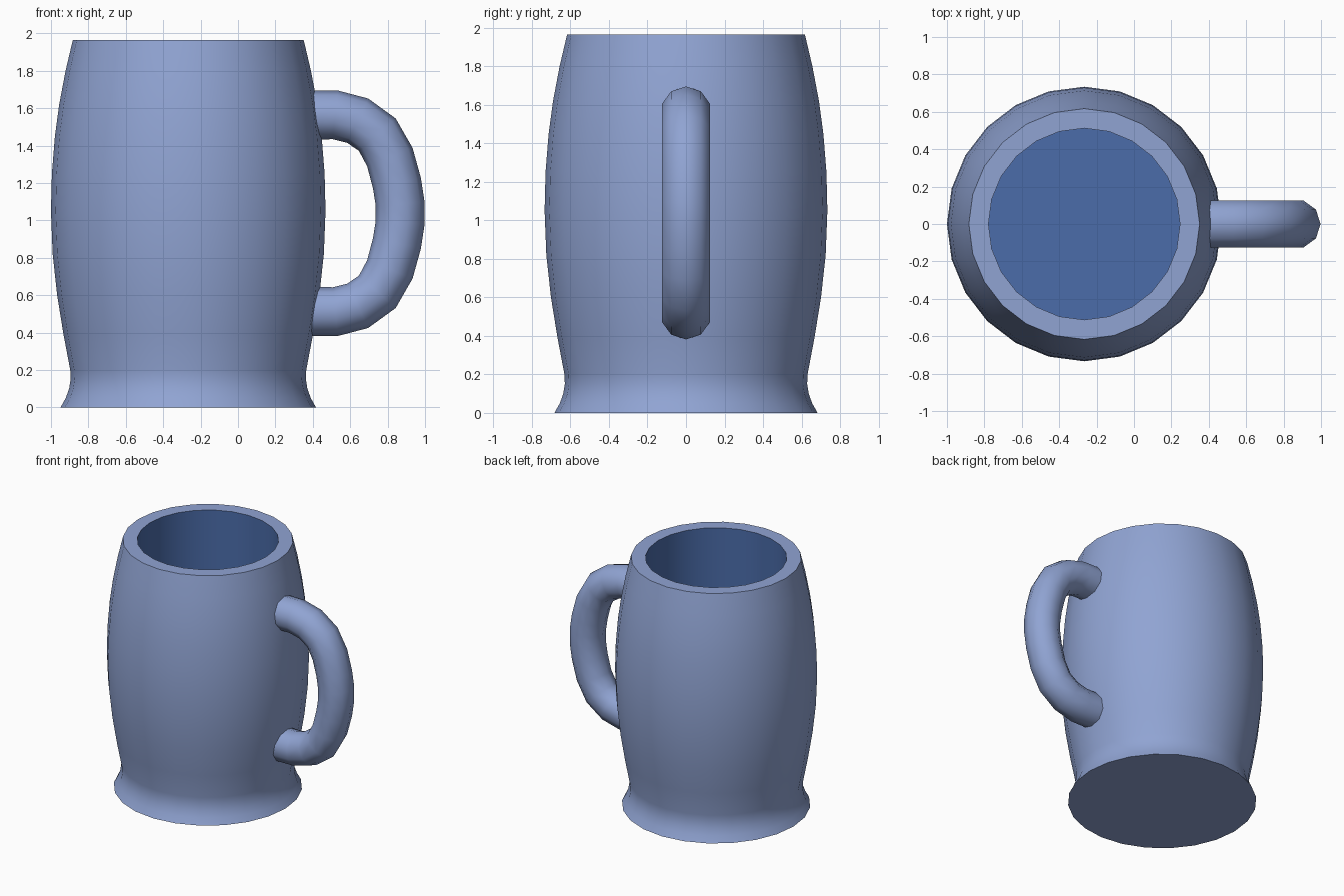
import bpy, bmesh, math
from mathutils import Vector

if "Cube" in bpy.data.objects:
    bpy.data.objects.remove(bpy.data.objects["Cube"])

CX = -0.266      # axis of the mug body
SIDES = 24


def material(name, rgb):
    m = bpy.data.materials.new(name)
    m.diffuse_color = (*rgb, 1)
    m.use_nodes = True
    m.node_tree.nodes["Principled BSDF"].inputs["Base Color"].default_value = m.diffuse_color
    return m


glaze = material("pale blue glaze", (0.28, 0.37, 0.65))
inner = material("deep blue inside", (0.07, 0.15, 0.40))


def bridge(bm, a, b, mat=0):
    """Join two rings of vertices with quads."""
    for i in range(len(a)):
        j = (i + 1) % len(a)
        bm.faces.new((a[i], a[j], b[j], b[i])).material_index = mat


def finish(bm, name, mats):
    bmesh.ops.recalc_face_normals(bm, faces=bm.faces)
    me = bpy.data.meshes.new(name)
    bm.to_mesh(me)
    bm.free()
    ob = bpy.data.objects.new(name, me)
    bpy.context.collection.objects.link(ob)
    for m in mats:
        me.materials.append(m)
    bpy.ops.object.select_all(action='DESELECT')
    ob.select_set(True)
    bpy.context.view_layer.objects.active = ob
    bpy.ops.object.shade_smooth_by_angle(angle=math.radians(45))
    return ob


# Mug body: barrel outside, flat rim, straight inner wall and floor
profile = [(0.683, 0), (0.655, 0.05), (0.637, 0.10), (0.629, 0.15), (0.631, 0.20),
           (0.667, 0.39), (0.701, 0.60), (0.725, 0.82), (0.734, 1.05), (0.729, 1.25),
           (0.713, 1.45), (0.690, 1.62), (0.656, 1.80), (0.617, 1.965),
           (0.512, 1.965), (0.512, 0.15)]
bm = bmesh.new()
rings = [[bm.verts.new((CX + r * math.cos(2 * math.pi * i / SIDES),
                        r * math.sin(2 * math.pi * i / SIDES), z))
          for i in range(SIDES)] for r, z in profile]
for k in range(len(rings) - 1):
    bridge(bm, rings[k], rings[k + 1], 1 if k == len(rings) - 2 else 0)
bm.faces.new(rings[0])
bm.faces.new(rings[-1]).material_index = 1
finish(bm, "mug_body", [glaze, inner])

# Handle: ten-sided tube swept along a mirrored D-shaped path
MID, R, N = 1.038, 0.131, 10
half = [(0.34, 0.526), (0.52, 0.526), (0.64, 0.495), (0.745, 0.42),
        (0.812, 0.30), (0.85, 0.16), (0.867, 0.05)]
path = [Vector((x, 0, MID + d)) for x, d in half]
path += [Vector((x, 0, MID - d)) for x, d in reversed(half)]
bm = bmesh.new()
rings = []
for k, p in enumerate(path):
    t = (path[min(k + 1, len(path) - 1)] - path[max(k - 1, 0)]).normalized()
    out = Vector((-t.z, 0, t.x))       # points to the outside of the D
    rings.append([bm.verts.new(p + out * R * math.cos(2 * math.pi * i / N)
                               + Vector((0, R * math.sin(2 * math.pi * i / N), 0)))
                  for i in range(N)])
for a, b in zip(rings, rings[1:]):
    bridge(bm, a, b)
bm.faces.new(rings[0])
bm.faces.new(rings[-1])
finish(bm, "handle", [glaze])
